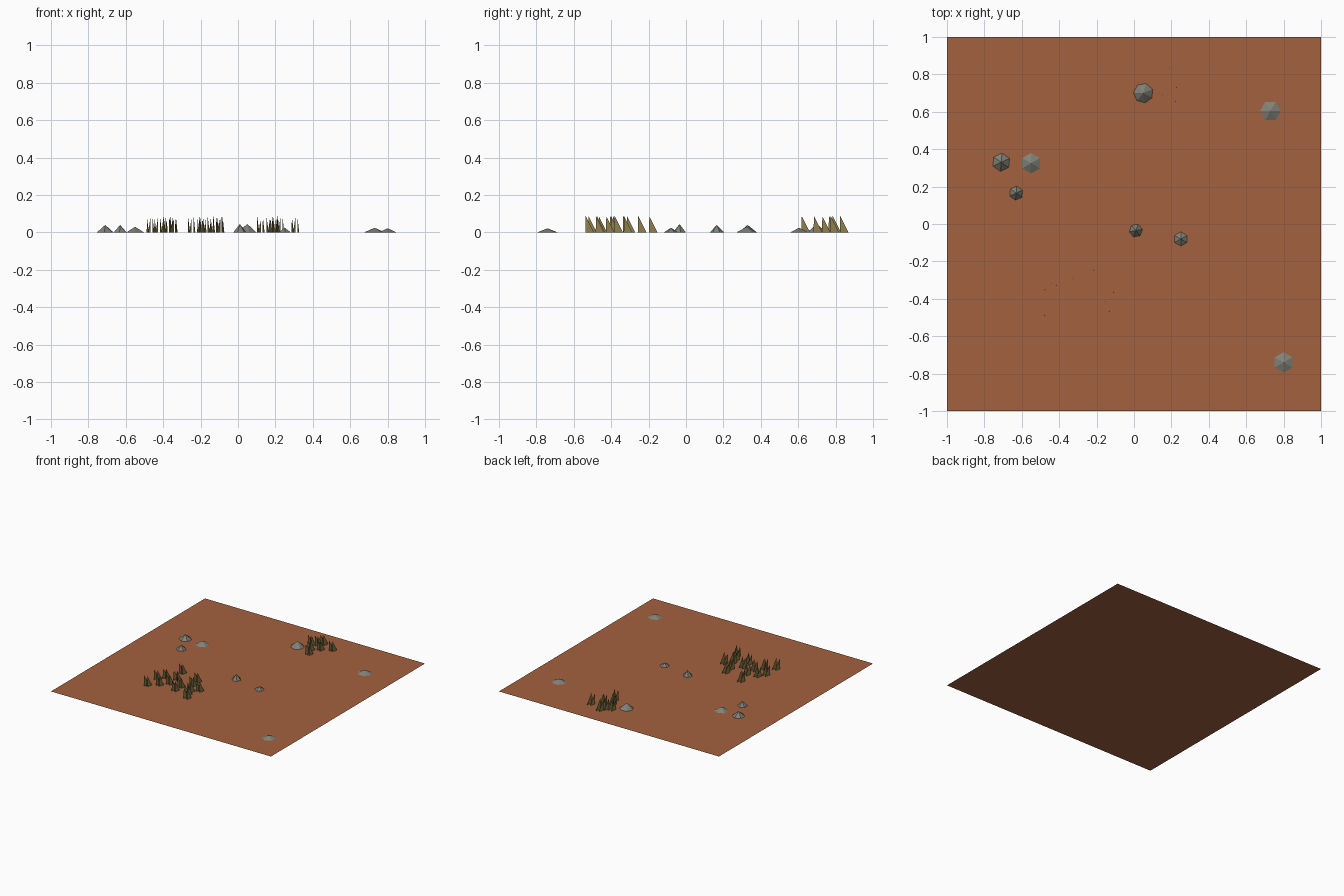
import bpy, bmesh, math
from mathutils import Vector, Matrix

if "Cube" in bpy.data.objects:
    bpy.data.objects.remove(bpy.data.objects["Cube"])


def material(name, rgb):
    m = bpy.data.materials.new(name)
    m.diffuse_color = (*rgb, 1)
    m.use_nodes = True
    m.node_tree.nodes["Principled BSDF"].inputs["Base Color"].default_value = m.diffuse_color
    return m


def add_object(name, bm, mat=None):
    me = bpy.data.meshes.new(name)
    bm.to_mesh(me)
    bm.free()
    if mat:
        me.materials.append(mat)
    ob = bpy.data.objects.new(name, me)
    bpy.context.collection.objects.link(ob)
    return ob


soil = material("soil", (0.37, 0.12, 0.05))
straw = material("dry_grass", (0.27, 0.21, 0.07))
stone = material("stone", (0.22, 0.22, 0.19))

# ground sheet
bm = bmesh.new()
bmesh.ops.create_grid(bm, x_segments=1, y_segments=1, size=1)
add_object("ground", bm, soil)

# low pointed stones: x, y, radius, height, turn in degrees, sides
rocks = [
    (0.05, 0.70, 0.053, 0.045, 75, 7), (0.73, 0.605, 0.056, 0.025, 0, 6),
    (-0.71, 0.33, 0.049, 0.040, 85, 6), (-0.55, 0.325, 0.055, 0.030, 90, 6),
    (-0.63, 0.165, 0.038, 0.040, 85, 6), (0.01, -0.035, 0.036, 0.045, 70, 6),
    (0.25, -0.08, 0.038, 0.025, 90, 6), (0.80, -0.74, 0.055, 0.022, 90, 6),
]
for i, (x, y, r, h, turn, sides) in enumerate(rocks):
    bm = bmesh.new()
    place = Matrix.Translation((x, y, h / 2)) @ Matrix.Rotation(math.radians(turn), 4, 'Z')
    # Blender cones begin with a vertex on local +y
    place = place @ Matrix.Rotation(math.radians(-90), 4, 'Z')
    bmesh.ops.create_cone(bm, cap_ends=False, segments=sides, radius1=r,
                          radius2=0, depth=h, matrix=place)
    bmesh.ops.remove_doubles(bm, verts=bm.verts, dist=0.0001)
    add_object(f"rock_{i + 1}", bm, stone)


# upright triangular blades, three to a tuft, tips at the front end
def grass_patch(name, centres):
    bm = bmesh.new()
    for cx, cy in centres:
        for ox, dx, h in ((-0.018, 0.012, 0.085), (0.002, -0.012, 0.078), (0.012, 0.010, 0.088)):
            x, y = cx + ox, cy - 0.023
            pts = [(x, y, 0), (x + dx, y + 0.046, 0), (x + dx * 0.05, y + 0.002, h)]
            bm.faces.new([bm.verts.new(Vector(p)) for p in pts])
    add_object(name, bm, straw)


grass_patch("front_grass", [
    (-0.38, -0.175), (-0.10, -0.515), (-0.47, -0.50), (-0.40, -0.445),
    (-0.35, -0.385), (-0.25, -0.38), (-0.145, -0.405), (-0.095, -0.36),
    (-0.19, -0.31), (-0.47, -0.37), (-0.43, -0.315), (-0.345, -0.295),
    (-0.20, -0.235), (-0.25, -0.455), (-0.13, -0.46),
])
grass_patch("back_grass", [
    (0.305, 0.795), (0.20, 0.64), (0.17, 0.705), (0.17, 0.805),
    (0.19, 0.845), (0.12, 0.785), (0.225, 0.75),
])
